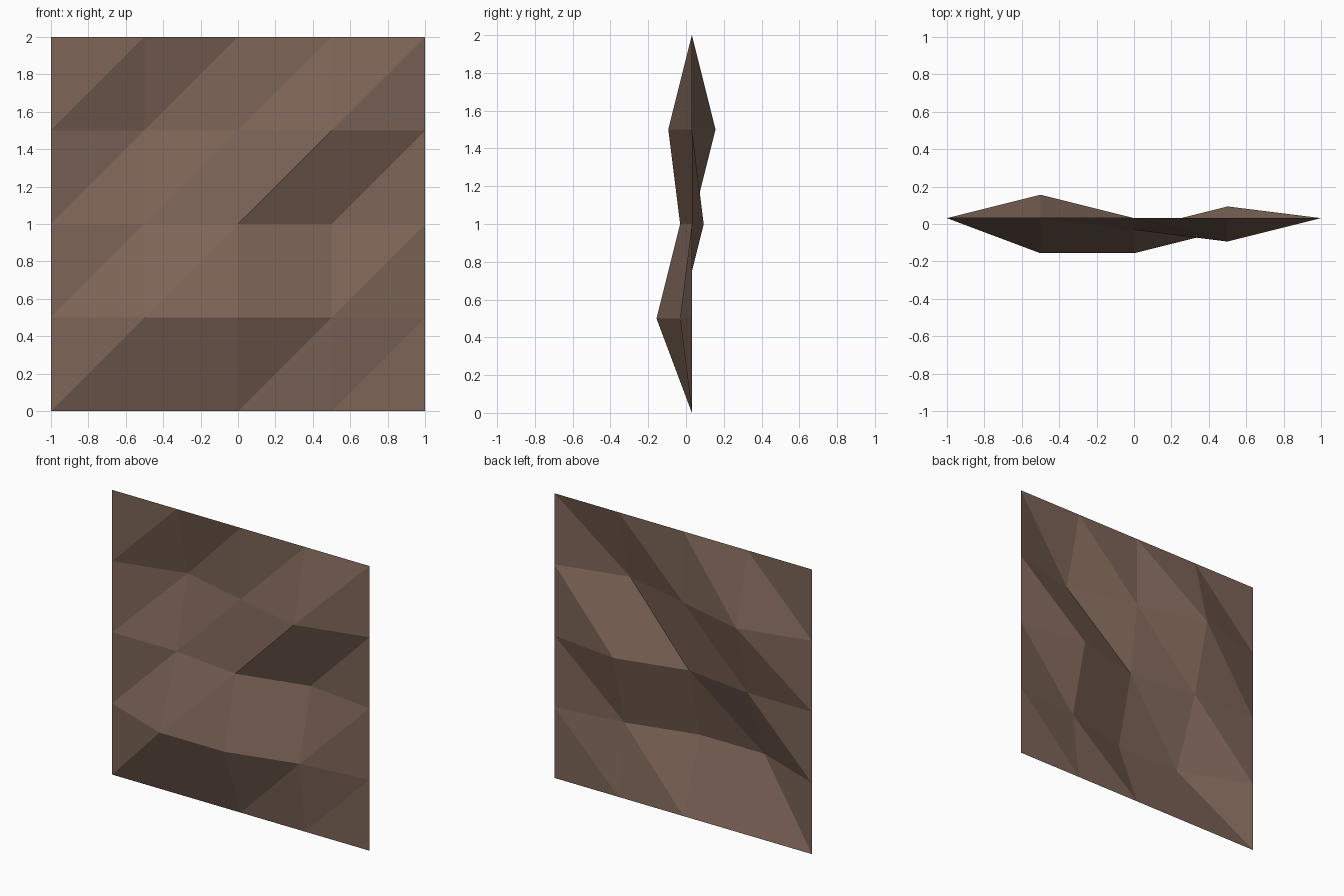
import bpy, bmesh

if "Cube" in bpy.data.objects:
    bpy.data.objects.remove(bpy.data.objects["Cube"])

# One flat brown colour
brown = bpy.data.materials.new("earth brown")
brown.diffuse_color = (0.205, 0.128, 0.095, 1.0)
brown.use_nodes = True
brown.node_tree.nodes["Principled BSDF"].inputs["Base Color"].default_value = brown.diffuse_color

# Inner relief in sixteenths of a unit, rows from bottom to top (+ = towards the back)
RELIEF = [(-3, -3, -1),
          (0, -1, 1),
          (2, 0, -2)]
N, STEP, EDGE_Y = 4, 0.5, 0.03125


def depth(i, k):
    inner = 0 < i < N and 0 < k < N
    return EDGE_Y + (RELIEF[k - 1][i - 1] / 16 if inner else 0)


# Upright faceted sheet: a square grid, every cell split along the rising diagonal
bm = bmesh.new()
grid = [[bm.verts.new((-1 + i * STEP, depth(i, k), k * STEP)) for i in range(N + 1)]
        for k in range(N + 1)]
for k in range(N):
    for i in range(N):
        a, b = grid[k][i], grid[k][i + 1]
        c, d = grid[k + 1][i + 1], grid[k + 1][i]
        bm.faces.new((a, b, c))
        bm.faces.new((a, c, d))

mesh = bpy.data.meshes.new("rock_wall_panel")
bm.to_mesh(mesh)
bm.free()
mesh.materials.append(brown)
panel = bpy.data.objects.new("rock_wall_panel", mesh)
bpy.context.collection.objects.link(panel)
